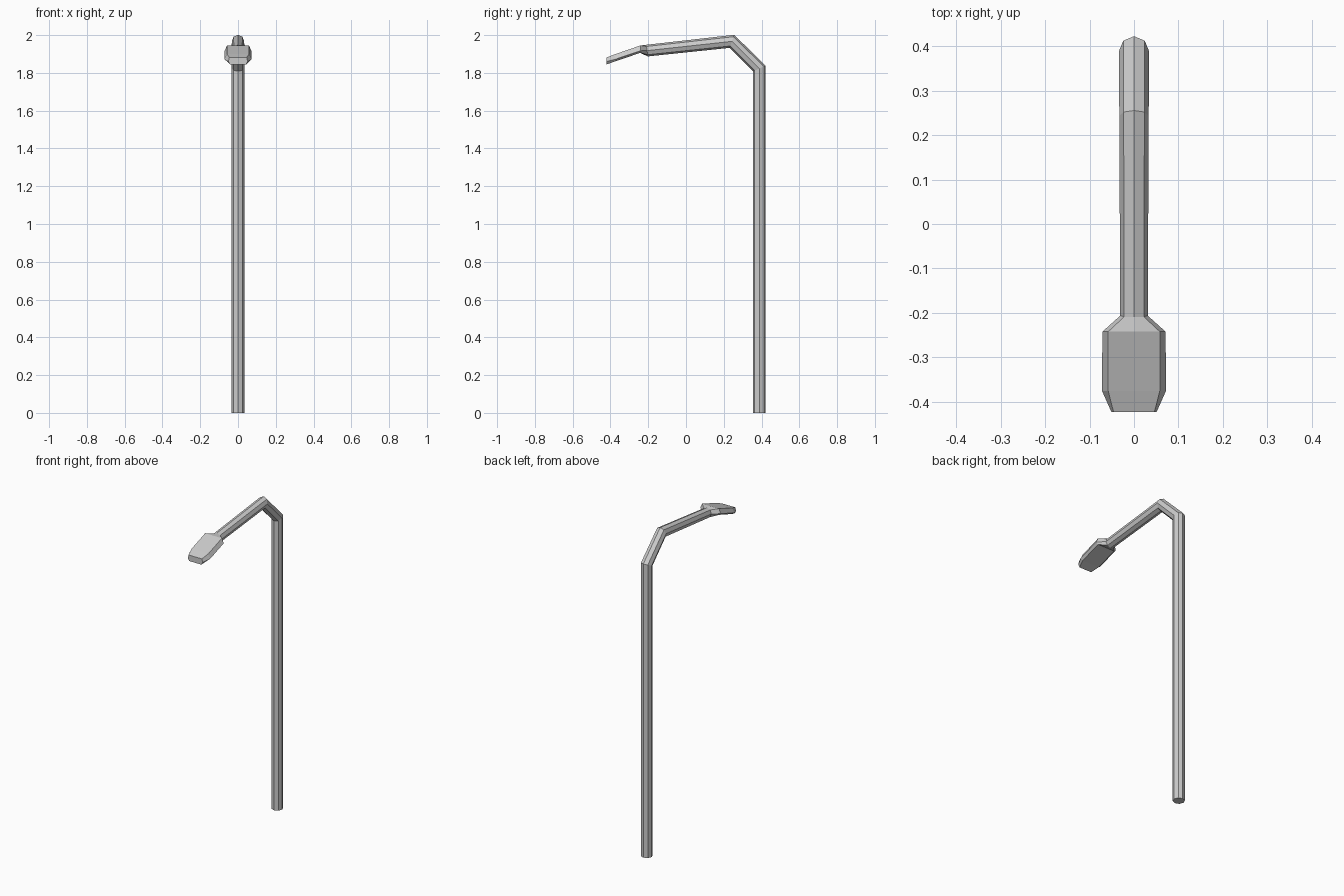
import bpy, bmesh, math
from mathutils import Vector

if "Cube" in bpy.data.objects:
    bpy.data.objects.remove(bpy.data.objects["Cube"])

SIDES = 8


def loft(name, rings):
    """Skin a list of equal-length vertex rings and cap both ends."""
    bm = bmesh.new()
    loops = [[bm.verts.new(p) for p in ring] for ring in rings]
    for a, b in zip(loops, loops[1:]):
        for i in range(len(a)):
            j = (i + 1) % len(a)
            bm.faces.new((a[i], a[j], b[j], b[i]))
    bm.faces.new(loops[0])
    bm.faces.new(loops[-1])
    bmesh.ops.recalc_face_normals(bm, faces=bm.faces)
    mesh = bpy.data.meshes.new(name)
    bm.to_mesh(mesh)
    bm.free()
    obj = bpy.data.objects.new(name, mesh)
    bpy.context.collection.objects.link(obj)
    return obj


def tube_rings(path, radii):
    """Mitred octagon rings along a path in the YZ plane."""
    pts = [Vector((0, y, z)) for y, z in path]
    rings = []
    for k, (p, r) in enumerate(zip(pts, radii)):
        d_in = (p - pts[k - 1]).normalized() if k else (pts[1] - p).normalized()
        d_out = (pts[k + 1] - p).normalized() if k < len(pts) - 1 else d_in
        tangent = (d_in + d_out).normalized()
        out = Vector((0, tangent.z, -tangent.y))      # outer side of the bend
        stretch = r / tangent.dot(d_in)
        rings.append([p + Vector((r * math.sin(t), 0, 0)) + out * stretch * math.cos(t)
                      for t in (math.tau * i / SIDES for i in range(SIDES))])
    return rings


def head_ring(y, top, mid, bottom):
    """Flattened eight-point section; each argument is (half width, z)."""
    (tw, tz), (mw, mz), (bw, bz) = top, mid, bottom
    return [(0, y, tz), (tw, y, tz), (mw, y, mz), (bw, y, bz),
            (0, y, bz), (-bw, y, bz), (-mw, y, mz), (-tw, y, tz)]


# Post with bent arm
arm = tube_rings([(0.388, 0), (0.388, 1.823), (0.243, 1.967), (-0.206, 1.918)],
                 [0.034, 0.034, 0.033, 0.031])
loft("post_and_arm", arm)

# Flat lamp head, flaring out from the arm end and drooping forward
loft("lamp_head", [
    arm[-1],
    head_ring(-0.242, (0.058, 1.945), (0.071, 1.917), (0.058, 1.906)),
    head_ring(-0.375, (0.058, 1.899), (0.072, 1.872), (0.058, 1.861)),
    head_ring(-0.422, (0.046, 1.881), (0.051, 1.860), (0.042, 1.844)),
])
